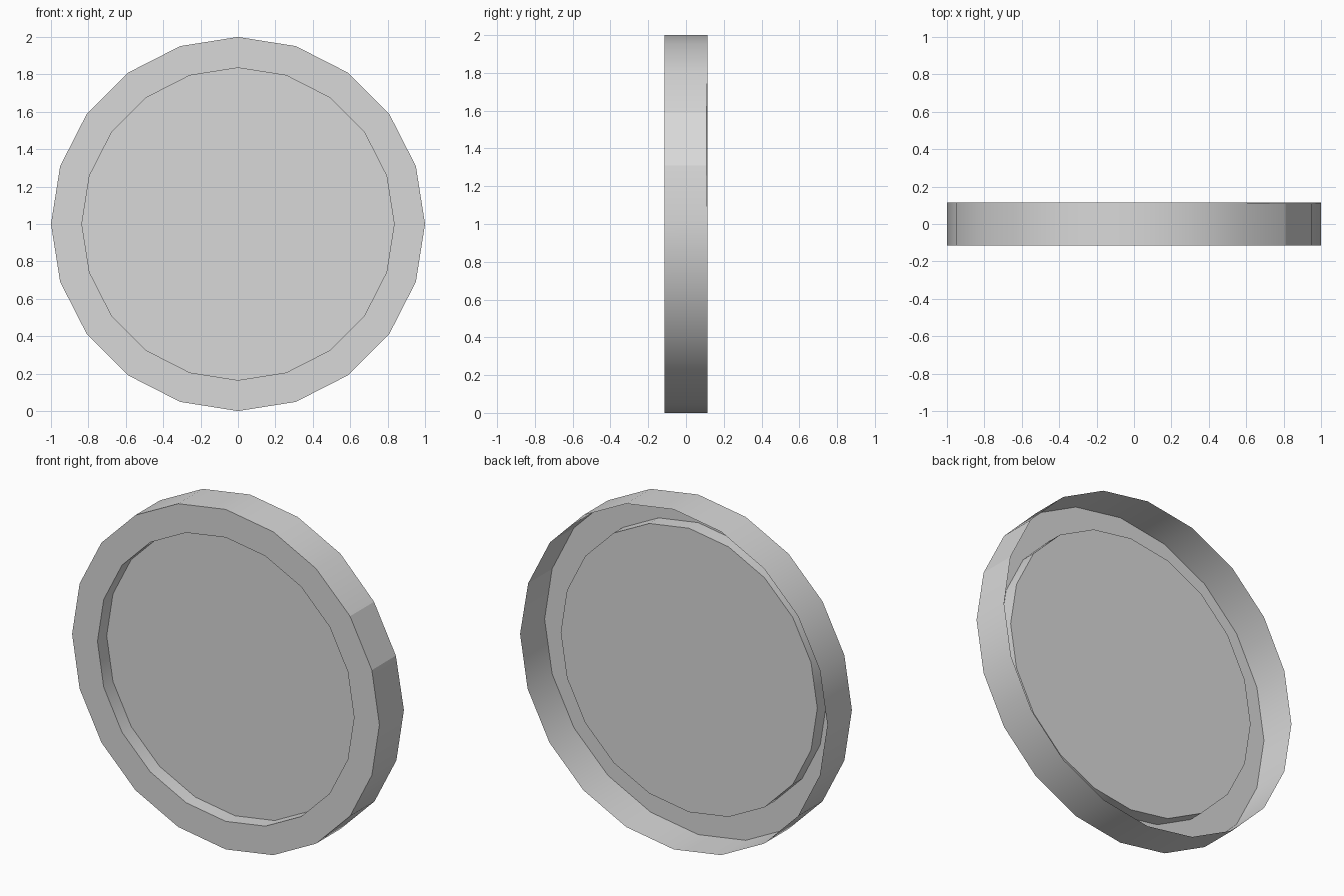
import bpy, bmesh, math

cube = bpy.data.objects.get("Cube")
if cube:
    bpy.data.objects.remove(cube, do_unlink=True)

SIDES = 20
HALF = 0.114      # half the rim thickness
FLOOR_Y = -0.028  # depth of the recessed panel
OUTER, INNER = 1.0, 0.835

# Single grey material
grey = bpy.data.materials.new("light grey")
grey.use_nodes = True
colour = (0.69, 0.69, 0.69, 1)
grey.diffuse_color = colour
grey.node_tree.nodes["Principled BSDF"].inputs["Base Color"].default_value = colour

bm = bmesh.new()


def ring(radius, y):
    """Upright ring of vertices around the y axis."""
    angles = [math.tau * i / SIDES for i in range(SIDES)]
    return [bm.verts.new((radius * math.cos(a), y, 1 + radius * math.sin(a))) for a in angles]


# Thin shell, open at the back: panel edge, front rim, outer wall
profile = [(INNER, FLOOR_Y), (INNER, -HALF), (OUTER, -HALF), (OUTER, HALF)]
rings = [ring(r, y) for r, y in profile]
for a, b in zip(rings, rings[1:]):
    for i in range(SIDES):
        j = (i + 1) % SIDES
        bm.faces.new((a[i], b[i], b[j], a[j]))

# Recessed panel
bm.faces.new(rings[0])

# One facet of the outer wall is slightly shorter at the back
facet = (1, 2)
for i in facet:
    rings[-1][i].co.y -= 0.005

mesh = bpy.data.meshes.new("rimmed_cap")
bm.to_mesh(mesh)
bm.free()
mesh.materials.append(grey)
cap = bpy.data.objects.new("rimmed_cap", mesh)
bpy.context.collection.objects.link(cap)

# Smooth walls, crisp rim edges
bpy.context.view_layer.objects.active = cap
cap.select_set(True)
bpy.ops.object.shade_smooth_by_angle(angle=math.radians(30))

# The short facet is flat, with sharp sides
for edge in mesh.edges:
    p, q = (mesh.vertices[v].co for v in edge.vertices)
    across = abs(p.y - q.y) > HALF * 1.5
    if across and p.x > 0.8 and 1.2 < p.z < 1.65:
        edge.use_edge_sharp = True
